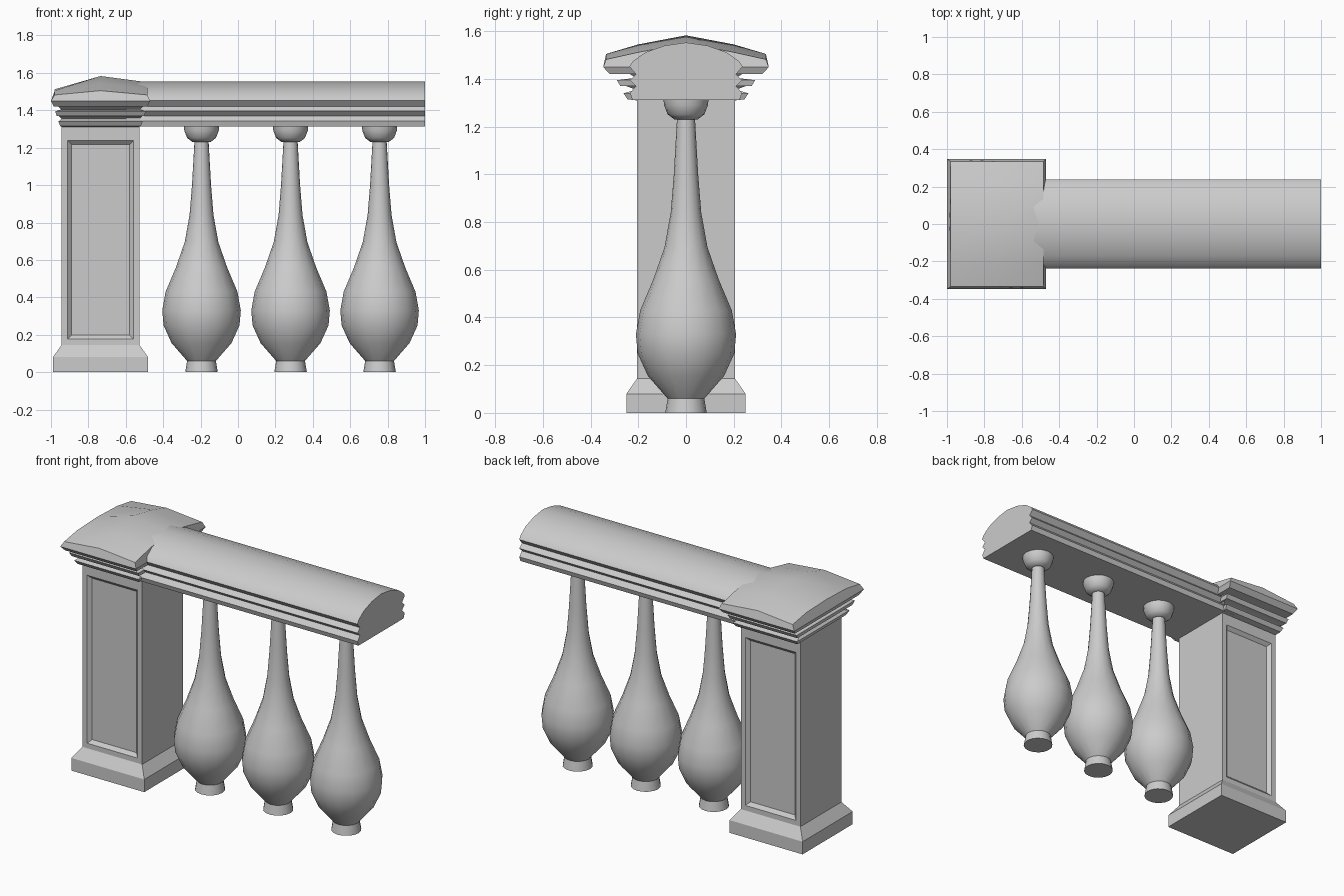
import bpy, bmesh, math

if "Cube" in bpy.data.objects:
    bpy.data.objects.remove(bpy.data.objects["Cube"])

PX = -0.735  # post centre along x


def finish(name, bm, angle=30):
    bmesh.ops.recalc_face_normals(bm, faces=bm.faces)
    me = bpy.data.meshes.new(name)
    bm.to_mesh(me)
    bm.free()
    ob = bpy.data.objects.new(name, me)
    bpy.context.collection.objects.link(ob)
    bpy.ops.object.select_all(action='DESELECT')
    ob.select_set(True)
    bpy.context.view_layer.objects.active = ob
    bpy.ops.object.shade_smooth_by_angle(angle=math.radians(angle))
    return ob


def bridge(bm, a, b):
    n = len(a)
    return [bm.faces.new((a[i], a[(i + 1) % n], b[(i + 1) % n], b[i])) for i in range(n)]


def rect(bm, hx, hy, z):
    return [bm.verts.new((PX + sx * hx, sy * hy, z))
            for sx, sy in ((-1, -1), (1, -1), (1, 1), (-1, 1))]


# Post with flared base and recessed panels front and back
bm = bmesh.new()
rings = [rect(bm, *r) for r in ((.255, .25, 0), (.255, .25, .08), (.208, .205, .145),
                                (.208, .205, 1.27), (.208, .205, 1.32))]
bm.faces.new(rings[0])
bm.faces.new(rings[-1])
walls = [bridge(bm, a, b) for a, b in zip(rings, rings[1:])]
panels = [walls[2][0], walls[2][2]]
bmesh.ops.recalc_face_normals(bm, faces=bm.faces)
bmesh.ops.inset_individual(bm, faces=panels, thickness=.045)
bmesh.ops.inset_individual(bm, faces=panels, thickness=.03, depth=-.02)
finish("post", bm)

# Post cap: stepped moulding below a shallow peaked top
bm = bmesh.new()
mould = [(.205, .205, 1.31), (.215, .245, 1.315), (.225, .262, 1.34), (.208, .21, 1.355),
         (.225, .25, 1.37), (.235, .275, 1.37), (.242, .29, 1.395), (.21, .21, 1.405),
         (.225, .235, 1.42), (.25, .32, 1.42), (.265, .347, 1.45)]
rings = [rect(bm, *r) for r in mould]
bm.faces.new(rings[0])
for a, b in zip(rings, rings[1:]):
    bridge(bm, a, b)
heights = [(-.245, (1.512, 1.505, 1.482)), (0, (1.583, 1.545, 1.505)), (.25, (1.55, 1.512, 1.482))]
ys = (-.335, -.2, 0, .2, .335)
grid = [[bm.verts.new((PX + x, y, h[abs(j - 2)])) for j, y in enumerate(ys)] for x, h in heights]
for i in range(2):
    for j in range(4):
        bm.faces.new((grid[i][j], grid[i + 1][j], grid[i + 1][j + 1], grid[i][j + 1]))
a, b, c, d = rings[-1]
bm.faces.new([a, b] + [grid[i][0] for i in (2, 1, 0)])
bm.faces.new([b, c] + grid[2][::-1])
bm.faces.new([c, d] + [grid[i][4] for i in (0, 1, 2)])
bm.faces.new([d, a] + grid[0])
finish("post_cap", bm)

# Handrail: mirrored cross-section extruded along x
half = [(.225, 1.312), (.235, 1.342), (.21, 1.37), (.235, 1.395), (.21, 1.42),
        (.237, 1.452), (.222, 1.475), (.17, 1.512), (.09, 1.54)]
profile = half + [(0, 1.553)] + [(-y, z) for y, z in reversed(half)]
bm = bmesh.new()
ends = [[bm.verts.new((x, y, z)) for y, z in profile] for x in (-.6, 1)]
bridge(bm, *ends)
for e in ends:
    bm.faces.new(e)
finish("handrail", bm)

# Balusters: turned profile
turned = [(.087, 0), (.077, .06), (.16, .155), (.203, .25), (.21, .33), (.192, .43),
          (.137, .56), (.09, .695), (.064, .84), (.051, 1.0), (.038, 1.23),
          (.048, 1.23), (.077, 1.252), (.092, 1.29), (.095, 1.32)]
N = 16
for k in range(3):
    cx = -.195 + .476 * k
    bm = bmesh.new()
    rings = [[bm.verts.new((cx + r * math.cos(2 * math.pi * i / N),
                            r * math.sin(2 * math.pi * i / N), z)) for i in range(N)]
             for r, z in turned]
    for a, b in zip(rings, rings[1:]):
        bridge(bm, a, b)
    bm.faces.new(rings[0])
    bm.faces.new(rings[-1])
    finish(f"baluster_{k + 1}", bm, 40)
